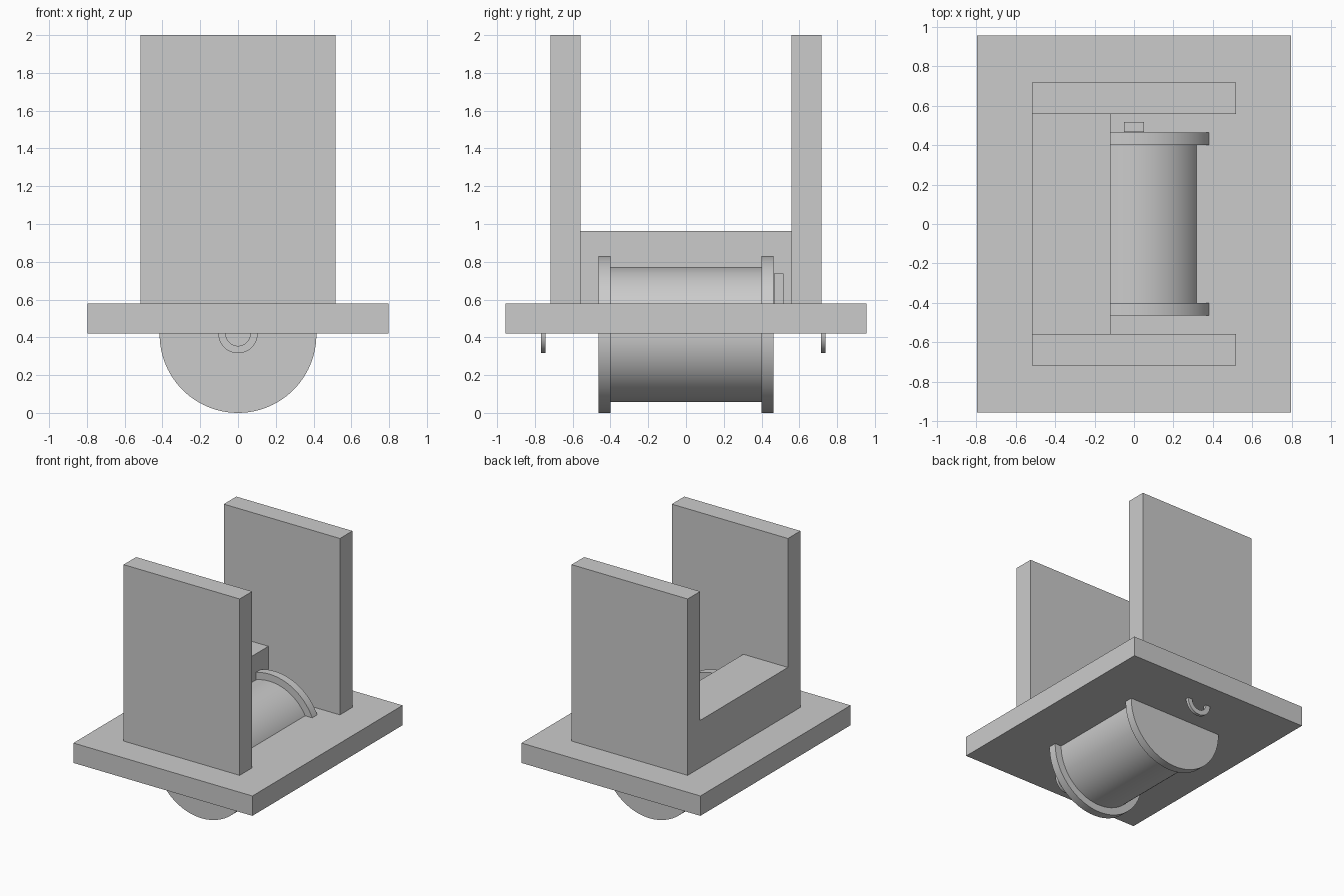
import bpy, bmesh, math

if "Cube" in bpy.data.objects:
    bpy.data.objects.remove(bpy.data.objects["Cube"])

grey = bpy.data.materials.new("light_grey")
grey.diffuse_color = (0.6, 0.6, 0.6, 1)
grey.use_nodes = True
grey.node_tree.nodes["Principled BSDF"].inputs["Base Color"].default_value = grey.diffuse_color


def box(name, x, y, z):
    """Box from (min, max) ranges on each axis."""
    bm = bmesh.new()
    bmesh.ops.create_cube(bm, size=1)
    for v in bm.verts:
        for i, (a, b) in enumerate((x, y, z)):
            v.co[i] = b if v.co[i] > 0 else a
    return finish(name, bm)


def lathe(name, profile, zc, closed, steps=96):
    """Spin a (radius, y) profile around a y-parallel axis at height zc."""
    bm = bmesh.new()
    verts = [bm.verts.new((r, y, 0)) for r, y in profile]
    pairs = list(zip(verts, verts[1:]))
    if closed:
        pairs.append((verts[-1], verts[0]))
    edges = [bm.edges.new(p) for p in pairs]
    bmesh.ops.spin(bm, geom=verts + edges, cent=(0, 0, 0), axis=(0, 1, 0),
                   angle=2 * math.pi, steps=steps)
    bmesh.ops.remove_doubles(bm, verts=bm.verts, dist=1e-5)
    bmesh.ops.recalc_face_normals(bm, faces=bm.faces)
    bmesh.ops.translate(bm, verts=bm.verts, vec=(0, 0, zc))
    ob = finish(name, bm)
    bpy.context.view_layer.objects.active = ob
    ob.select_set(True)
    bpy.ops.object.shade_smooth_by_angle(angle=math.radians(30))
    ob.select_set(False)
    return ob


def finish(name, bm):
    me = bpy.data.meshes.new(name)
    bm.to_mesh(me)
    bm.free()
    me.materials.append(grey)
    ob = bpy.data.objects.new(name, me)
    bpy.context.collection.objects.link(ob)
    return ob


# Base plate
box("base_plate", (-0.797, 0.797), (-0.955, 0.955), (0.42, 0.58))

# Upright walls, front and back
box("front_wall", (-0.517, 0.517), (-0.717, -0.558), (0.58, 2.0))
box("back_wall", (-0.517, 0.517), (0.558, 0.717), (0.58, 2.0))

# Low block joining the walls on the left side
box("cross_block", (-0.517, -0.12), (-0.558, 0.558), (0.58, 0.962))

# Small tab behind the roller
box("tab", (-0.05, 0.05), (0.467, 0.517), (0.58, 0.737))

# Flanged roller passing through the plate
R, r, yo, yi = 0.415, 0.358, 0.464, 0.40
lathe("roller", [(0, -yo), (R, -yo), (R, -yi), (r, -yi),
                 (r, yi), (R, yi), (R, yo), (0, yo)], 0.415, False)

# Half-exposed rings under the plate
for name, y0, y1 in (("front_ring", -0.768, -0.745), ("back_ring", 0.715, 0.739)):
    lathe(name, [(0.065, y0), (0.104, y0), (0.104, y1), (0.065, y1)], 0.42, True, 48)
